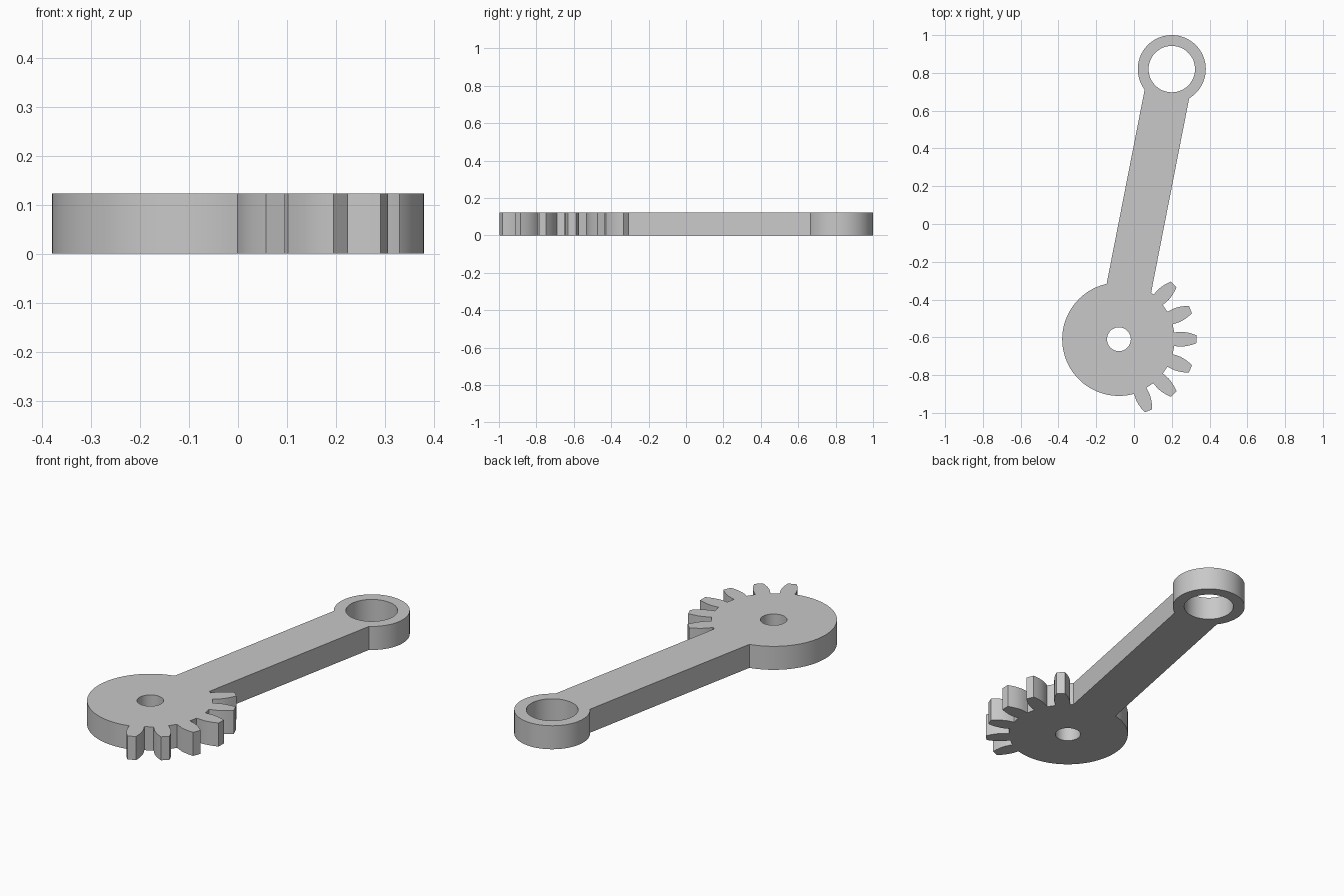
import bpy
import bmesh
from math import asin, atan2, cos, radians, sin
from mathutils import Vector

cube = bpy.data.objects.get("Cube")
if cube:
    bpy.data.objects.remove(cube, do_unlink=True)

THICKNESS = 0.123
HUB, HUB_R, HUB_HOLE = Vector((-0.08, -0.61)), 0.30, 0.063
EYE, EYE_R, EYE_HOLE = Vector((0.20, 0.82)), 0.18, 0.123
ARM_HALF = 0.12
PITCH = radians(22.5)
# Half tooth: distance from hub centre, half width
TOOTH = [(0.293, 0.036), (0.315, 0.038), (0.335, 0.039), (0.36, 0.036),
         (0.385, 0.030), (0.41, 0.021)]


def arc(centre, radius, start, end, steps):
    angles = [start + (end - start) * i / steps for i in range(steps + 1)]
    return [centre + radius * Vector((cos(a), sin(a))) for a in angles]


def tooth(angle):
    along = Vector((cos(angle), sin(angle)))
    across = Vector((-along.y, along.x))
    lower = [HUB + along * r - across * w for r, w in TOOTH]
    upper = [HUB + along * r + across * w for r, w in reversed(TOOTH)]
    return lower + upper


# Outer outline, counter-clockwise: hub rim, teeth, arm, eye
axis = atan2(EYE.y - HUB.y, EYE.x - HUB.x)
hub_spread = asin(ARM_HALF / HUB_R)
eye_spread = asin(ARM_HALF / EYE_R)
half_turn = radians(180)
first_root = -3 * PITCH - radians(7.2)
last_root = 2 * PITCH + radians(7.2)

outline = arc(HUB, HUB_R, axis + hub_spread, first_root + 2 * half_turn, 64)
for i in range(-3, 3):
    outline += tooth(i * PITCH)
outline += arc(HUB, HUB_R, last_root, axis - hub_spread, 2)
outline += arc(EYE, EYE_R, axis - half_turn + eye_spread,
               axis + half_turn - eye_spread, 64)

# Pivot hole and eye hole
holes = [arc(c, r, 0, 2 * half_turn, 48)[:-1]
         for c, r in ((HUB, HUB_HOLE), (EYE, EYE_HOLE))]

# Fill the flat profile and extrude it into a plate
bm = bmesh.new()
edges = []
for loop in [outline] + holes:
    verts = [bm.verts.new((p.x, p.y, 0)) for p in loop]
    edges += [bm.edges.new((v, verts[i - 1])) for i, v in enumerate(verts)]
bmesh.ops.triangle_fill(bm, use_beauty=True, edges=edges, normal=(0, 0, 1))
result = bmesh.ops.extrude_face_region(bm, geom=bm.faces[:], use_keep_orig=True)
top = [g for g in result["geom"] if isinstance(g, bmesh.types.BMVert)]
bmesh.ops.translate(bm, verts=top, vec=(0, 0, THICKNESS))
bmesh.ops.recalc_face_normals(bm, faces=bm.faces[:])

mesh = bpy.data.meshes.new("gear_arm")
bm.to_mesh(mesh)
bm.free()
arm = bpy.data.objects.new("gear_arm", mesh)
bpy.context.collection.objects.link(arm)

# Plain grey material
grey = bpy.data.materials.new("light_grey")
grey.use_nodes = True
colour = (0.58, 0.58, 0.58, 1)
grey.diffuse_color = colour
grey.node_tree.nodes["Principled BSDF"].inputs["Base Color"].default_value = colour
mesh.materials.append(grey)

# Smooth the round walls, keep the rims and tooth corners sharp
bpy.ops.object.select_all(action="DESELECT")
arm.select_set(True)
bpy.context.view_layer.objects.active = arm
bpy.ops.object.shade_smooth_by_angle(angle=radians(25))
